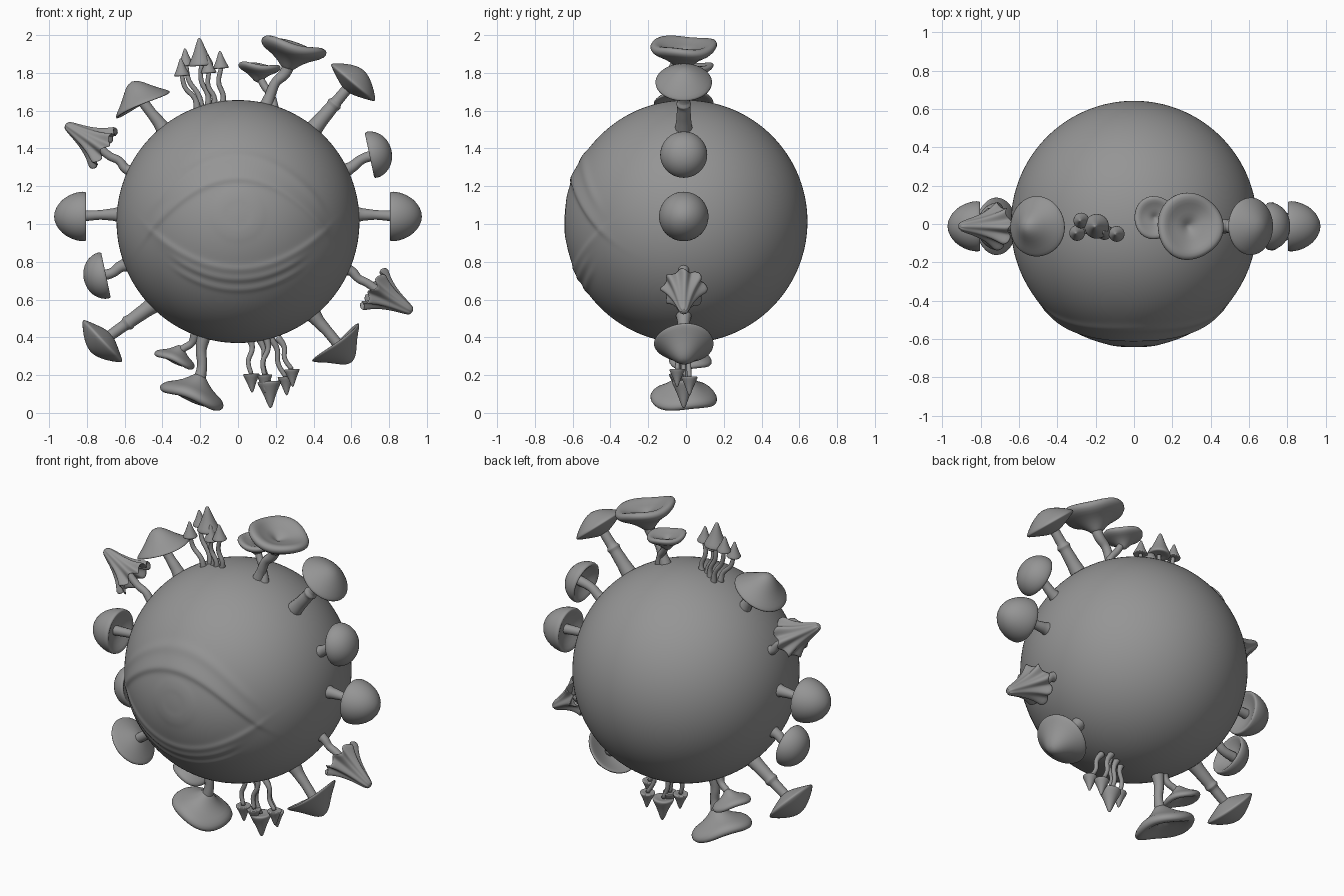
import bpy, bmesh, math
from mathutils import Vector, Matrix

if "Cube" in bpy.data.objects:
    bpy.data.objects.remove(bpy.data.objects["Cube"])

CZ, R, Y0 = 1.013, 0.643, -0.012

# Dark grey for every part
GREY = bpy.data.materials.new("dark_grey")
GREY.diffuse_color = (0.3, 0.3, 0.3, 1)
GREY.use_nodes = True
GREY.node_tree.nodes["Principled BSDF"].inputs["Base Color"].default_value = GREY.diffuse_color


def finish(bm, name, mat=None, subsurf=0):
    if mat:
        bm.transform(mat)
    bmesh.ops.remove_doubles(bm, verts=bm.verts, dist=1e-5)
    bmesh.ops.recalc_face_normals(bm, faces=bm.faces)
    for f in bm.faces:
        f.smooth = True
        f.material_index = 0
    me = bpy.data.meshes.new(name)
    bm.to_mesh(me)
    bm.free()
    me.materials.append(GREY)
    ob = bpy.data.objects.new(name, me)
    bpy.context.collection.objects.link(ob)
    if subsurf:
        mod = ob.modifiers.new("smooth", 'SUBSURF')
        mod.levels = mod.render_levels = subsurf
    return ob


def cap(name, profile, x, z, deg, scale=1.0, y=0.0, n=0, ripple=0.0, wave=0.0, segs=32):
    """Lathe a closed cap profile (r, h); its axis points along deg in the XZ plane."""
    bm = bmesh.new()
    rmax = max(r for r, h in profile)
    rings = []
    for r, h in profile:
        t = (r / rmax) ** 1.5
        ring = []
        for i in range(segs):
            a = math.tau * i / segs
            rr = r * (1 + ripple * t * math.cos(n * a))
            hh = h + wave * t * math.cos(n * a + 1)
            ring.append(bm.verts.new((rr * math.cos(a), rr * math.sin(a), hh)))
        rings.append(ring)
    for a, b in zip(rings, rings[1:]):
        for i in range(segs):
            j = (i + 1) % segs
            bm.faces.new((a[i], a[j], b[j], b[i]))
    mat = (Matrix.Translation((x, Y0 + y, z)) @ Matrix.Rotation(math.radians(90 - deg), 4, 'Y')
           @ Matrix.Scale(scale, 4))
    return finish(bm, name, mat, 1)


def stem(name, pts, radii, y=0.0, y_base=None):
    """Smooth tapered tube through XZ points."""
    cu = bpy.data.curves.new(name + "_path", 'CURVE')
    cu.dimensions = '3D'
    cu.bevel_depth, cu.bevel_resolution, cu.resolution_u = 1.0, 4, 6
    cu.use_fill_caps = True
    sp = cu.splines.new('BEZIER')
    sp.bezier_points.add(len(pts) - 1)
    for i, (bp, (x, z)) in enumerate(zip(sp.bezier_points, pts)):
        yy = y if y_base is None else y_base + (y - y_base) * i / (len(pts) - 1)
        bp.co = (x, Y0 + yy, z)
        bp.handle_left_type = bp.handle_right_type = 'AUTO'
        bp.radius = radii[min(i, len(radii) - 1)]
    tmp = bpy.data.objects.new(name + "_path", cu)
    bpy.context.collection.objects.link(tmp)
    bpy.context.view_layer.update()
    me = bpy.data.meshes.new_from_object(tmp.evaluated_get(bpy.context.evaluated_depsgraph_get()))
    bpy.data.objects.remove(tmp)
    bm = bmesh.new()
    bm.from_mesh(me)
    bpy.data.meshes.remove(me)
    finish(bm, name)


# Ball with an eye relief on the front
def gauss(d, w):
    return math.exp(-(d / w) ** 2)


def step(d, w):
    return 1 / (1 + math.exp(-max(-40, min(40, d / w))))


def relief(x, z):
    k = 1 - (x / 0.45) ** 2
    fade = step(0.46 - abs(x), 0.025)
    up = z - (0.965 + 0.265 * k)
    lo = (0.965 - 0.195 * k) - z
    h = 0.017 * step(up, 0.008) * math.exp(-max(up, 0) / 0.06)
    h += 0.006 * gauss(up - 0.125, 0.03) * step(k, 0.1)
    h += 0.012 * step(lo, 0.008) * math.exp(-max(lo, 0) / 0.035)
    h += (0.006 * gauss(lo - 0.06, 0.018) + 0.005 * gauss(lo - 0.115, 0.017)) * step(k - 0.5, 0.08)
    if up < 0 and lo < 0:
        r = math.hypot(x, z - 1.05)
        h += 0.002 * step(0.14 - r, 0.008) - 0.002 * step(0.07 - r, 0.008)
    return h * fade


bm = bmesh.new()
bmesh.ops.create_uvsphere(bm, u_segments=256, v_segments=192, radius=1)
bmesh.ops.rotate(bm, verts=bm.verts, matrix=Matrix.Rotation(math.pi / 2, 3, 'X'))
for v in bm.verts:
    d = v.co.normalized()
    h = relief(d.x * R, CZ + d.z * R) if d.y < -0.3 else 0
    v.co = d * (R + h) + Vector((0, 0, CZ))
finish(bm, "eyeball")

# Cap profiles, underside centre first
ROUND = [(0, .04), (.06, .035), (.115, .005), (.13, 0), (.133, .02), (.128, .06), (.105, .112), (.07, .15), (.03, .17), (0, .174)]
BUTTON = [(0, .05), (.06, .04), (.105, .005), (.12, -.005), (.128, .01), (.12, .05), (.09, .09), (.05, .112), (0, .12)]
LENS = [(0, -.055), (.04, -.05), (.1, -.025), (.148, -.004), (.154, .003), (.14, .02), (.09, .058), (.04, .083), (0, .09)]
HAT = [(0, .03), (.06, .02), (.12, .0), (.155, -.012), (.162, -.004), (.148, .012), (.1, .05), (.06, .095), (.03, .12), (0, .128)]
FLUTED = [(0, .08), (.04, .06), (.08, .02), (.112, -.012), (.118, -.004), (.09, .035), (.065, .09), (.045, .15), (.03, .21), (.02, .232), (0, .238)]
FUNNEL = [(0, -.14), (.03, -.13), (.055, -.1), (.105, -.062), (.155, -.042), (.182, -.012), (.172, .014), (.14, .018), (.1, -.005), (.05, -.015), (.02, -.035), (0, -.045)]
BELL = [(0, .006), (.04, -.004), (.048, 0), (.042, .014), (.026, .045), (.014, .08), (.006, .1), (0, .103)]

# Round mushrooms on both sides
for s, side in ((1, "right"), (-1, "left")):
    cap("round_cap_" + side, ROUND, s * .80, 1.04, 90 - 90 * s)
    stem("round_stem_" + side, [(s * .60, 1.05), (s * .66, 1.05), (s * .73, 1.048), (s * .86, 1.04)], [.05, .033, .025, .03])

# Button mushrooms
cap("button_cap_upper", BUTTON, .697, 1.364, 12)
stem("button_stem_upper", [(.54, 1.27), (.60, 1.30), (.66, 1.345), (.75, 1.37)], [.045, .03, .026, .03])
cap("button_cap_lower", BUTTON, -.70, .73, 192)
stem("button_stem_lower", [(-.56, .79), (-.62, .775), (-.67, .74), (-.75, .725)], [.045, .03, .026, .03])

# Parasol mushrooms with ringed stems
for tag, p, q, deg in (("upper", (.38, 1.48), (.59, 1.73), 50), ("lower", (-.41, .60), (-.69, .40), 223)):
    a, b = Vector(p), Vector(q)
    stem("parasol_stem_" + tag, [a.lerp(b, t) for t in (0, .3, .56, .62, .68, 1)], [.05, .039, .035, .04, .03, .028])
cap("parasol_cap_upper", LENS, .607, 1.747, 50)
cap("parasol_cap_lower", LENS, -.715, .383, 223)

# Pointed hat mushrooms
cap("hat_cap_upper", HAT, -.507, 1.639, 116, n=2, wave=-.008)
stem("hat_stem_upper", [(-.38, 1.48), (-.42, 1.54), (-.46, 1.59), (-.52, 1.67)], [.045, .033, .028])
cap("hat_cap_lower", HAT, .522, .367, 309, n=2, wave=-.008)
stem("hat_stem_lower", [(.39, .53), (.43, .48), (.475, .43), (.54, .35)], [.045, .033, .028])

# Fluted mushrooms with folded skirts
cap("fluted_cap_upper", FLUTED, -.712, 1.401, 148, n=8, ripple=.13, wave=.018, segs=64)
stem("fluted_stem_upper", [(-.54, 1.28), (-.59, 1.29), (-.63, 1.335), (-.68, 1.36), (-.76, 1.43)], [.04, .026, .022])
cap("fluted_cap_lower", FLUTED, .72, .657, -31, n=8, ripple=.13, wave=.018, segs=64)
stem("fluted_stem_lower", [(.55, .765), (.60, .75), (.64, .71), (.68, .69), (.77, .625)], [.04, .026, .022])

# Funnel mushrooms in pairs
cap("funnel_cap_upper", FUNNEL, .293, 1.945, 76, n=3, ripple=.03, wave=.01)
stem("funnel_stem_upper", [(.14, 1.60), (.17, 1.68), (.20, 1.75), (.25, 1.80), (.275, 1.87)], [.04, .028, .026, .03, .035])
cap("funnel_small_upper", FUNNEL, .112, 1.838, 84, .64, y=.045, n=3, ripple=.03, wave=.01)
stem("funnel_small_stem_upper", [(.19, 1.60), (.175, 1.68), (.14, 1.73), (.11, 1.79)], [.03, .02, .02], y=.045, y_base=0)
cap("funnel_cap_lower", FUNNEL, -.243, .078, 250, n=3, ripple=.03, wave=.01)
stem("funnel_stem_lower", [(-.18, .42), (-.195, .33), (-.19, .25), (-.21, .15)], [.04, .028, .026, .035])
cap("funnel_small_lower", FUNNEL, -.335, .275, 248, .64, y=.035, n=3, ripple=.03, wave=.01)
stem("funnel_small_stem_lower", [(-.22, .43), (-.245, .37), (-.29, .34), (-.32, .31)], [.03, .02, .02], y=.035, y_base=0)


# Clusters of thin bell mushrooms: base x, cap x, cap z, y, scale
def cluster(tag, rows, z0, deg):
    for i, (bx, x, z, y, s) in enumerate(rows):
        mid = [(bx + (x - bx) * t + w, z0 + (z - z0) * t) for t, w in ((.3, .012), (.65, -.012))]
        stem(f"bell_stem_{tag}_{i}", [(bx, z0)] + mid + [(x, z)], [.02, .014, .013, .012], y=y, y_base=y * .6)
        cap(f"bell_cap_{tag}_{i}", BELL, x, z, deg, s, y=y)


cluster("upper", [(-.215, -.297, 1.785, -.035, .9), (-.195, -.275, 1.838, .03, .9), (-.16, -.195, 1.84, 0, 1.42),
                  (-.13, -.155, 1.80, -.03, .9), (-.09, -.09, 1.825, -.04, .9)], 1.61, 94)
cluster("lower", [(.06, .07, .205, -.035, .95), (.11, .165, .165, 0, 1.36), (.15, .14, .20, -.03, .9),
                  (.17, .253, .19, .03, .95), (.21, .285, .23, -.035, .9)], .40, 273)
